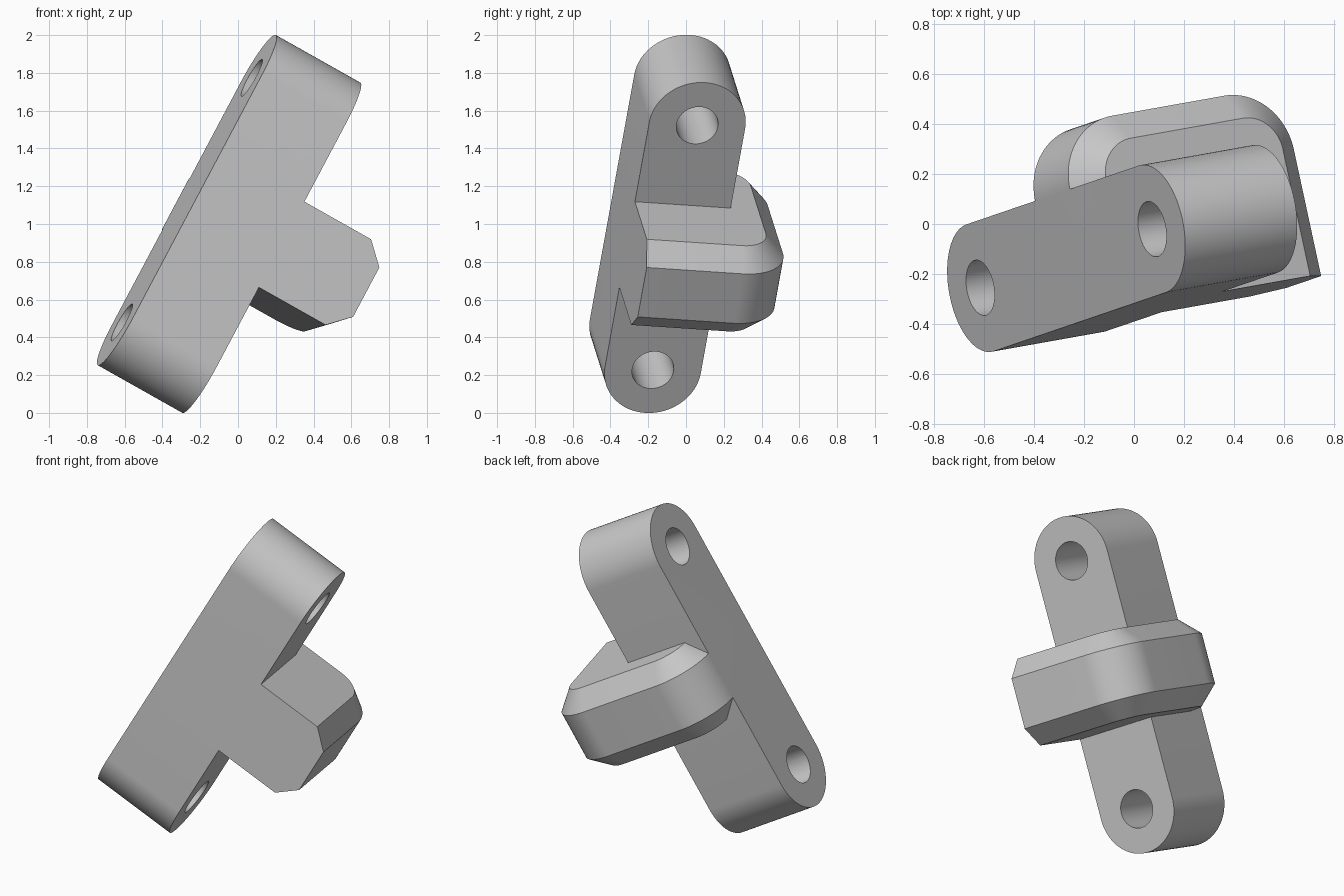
import bpy, bmesh, math
from mathutils import Vector, Matrix

if "Cube" in bpy.data.objects:
    bpy.data.objects.remove(bpy.data.objects["Cube"], do_unlink=True)

R = 0.26            # bar end radius, half its thickness
T = 2 * R           # bar thickness
SPAN = 1.485        # distance between hole centres
HOLE = 0.112
CHAMFER = 0.11

# Tilted frame: x through the holes, y towards the back, z along the bar
along = Vector((0.463, 0.158, 0.872)).normalized()
through = Vector((0.86, 0.153, -0.487))
through = (through - along * through.dot(along)).normalized()
back = along.cross(through)
frame = Matrix((through, back, along)).transposed().to_4x4()
frame.translation = (-0.615, -0.255, 0.479)

grey = bpy.data.materials.new("plain grey")
grey.use_nodes = True
colour = (0.57, 0.57, 0.57, 1)
grey.diffuse_color = colour
grey.node_tree.nodes["Principled BSDF"].inputs["Base Color"].default_value = colour


def arc(cx, cy, r, start, end, steps):
    angles = [math.radians(start + (end - start) * i / steps) for i in range(steps + 1)]
    return [(cx + r * math.cos(a), cy + r * math.sin(a)) for a in angles]


def loft(name, rings):
    """Closed solid through rings of matching points."""
    bm = bmesh.new()
    loops = [[bm.verts.new(p) for p in ring] for ring in rings]
    for a, b in zip(loops, loops[1:]):
        for i in range(len(a)):
            j = (i + 1) % len(a)
            bm.faces.new((a[i], a[j], b[j], b[i]))
    bm.faces.new(loops[0])
    bm.faces.new(loops[-1])
    bmesh.ops.recalc_face_normals(bm, faces=bm.faces)
    mesh = bpy.data.meshes.new(name)
    bm.to_mesh(mesh)
    bm.free()
    mesh.materials.append(grey)
    ob = bpy.data.objects.new(name, mesh)
    bpy.context.collection.objects.link(ob)
    ob.matrix_world = frame
    return ob


def prism(name, outline, low, high):
    """Outline given as (along, back), extruded through the thickness."""
    return loft(name, [[(x, y, z) for z, y in outline] for x in (low, high)])


def combine(target, tool, operation):
    mod = target.modifiers.new(tool.name, "BOOLEAN")
    mod.operation = operation
    mod.solver = "EXACT"
    mod.object = tool
    bpy.context.view_layer.objects.active = target
    bpy.ops.object.modifier_apply(modifier=mod.name)
    bpy.data.objects.remove(tool, do_unlink=True)


# Round-ended bar
bar = prism("bracket_bar", arc(SPAN, 0, R, -90, 90, 40) + arc(0, 0, R, 90, 270, 40), 0, T)


# Cross block: rounded at the back, square and flush at the front
def block_ring(z, inset):
    r = R - inset
    corners = arc(T + R, R, r, 0, 90, 24) + arc(R, R, r, 90, 180, 24)
    points = [(2 * T - inset, -R)] + corners + [(inset, -R)]
    return [(x, y, z) for x, y in points]


mid = SPAN / 2
block = loft("cross_block", [
    block_ring(mid - R, CHAMFER), block_ring(mid - R + CHAMFER, 0),
    block_ring(mid + R - CHAMFER, 0), block_ring(mid + R, CHAMFER)])
combine(bar, block, "UNION")

# Through holes at both ends
for z in (0, SPAN):
    drill = prism("drill", arc(z, 0, HOLE, 0, 352.5, 47), -0.1, T + 0.1)
    combine(bar, drill, "DIFFERENCE")

# Smooth round faces, crisp edges
bpy.ops.object.select_all(action="DESELECT")
bar.select_set(True)
bpy.context.view_layer.objects.active = bar
bpy.ops.object.shade_smooth_by_angle(angle=math.radians(25))
